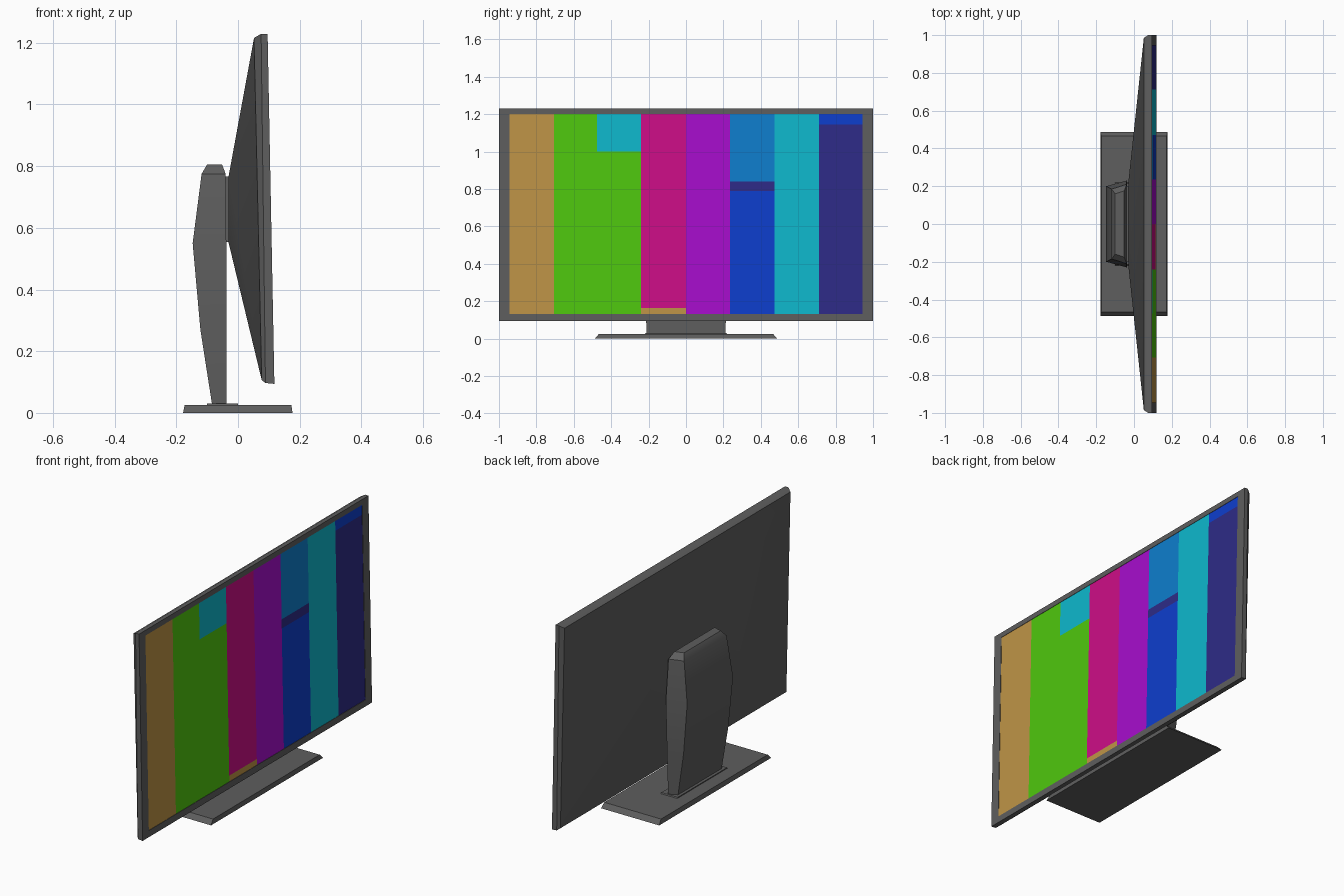
import bpy, bmesh, math

if "Cube" in bpy.data.objects:
    bpy.data.objects.remove(bpy.data.objects["Cube"])


def mat(name, r, g, b):
    lin = lambda c: ((c / 255 + 0.055) / 1.055) ** 2.4 if c > 10 else c / 255 / 12.92
    m = bpy.data.materials.new(name)
    m.diffuse_color = (lin(r), lin(g), lin(b), 1)
    m.use_nodes = True
    m.node_tree.nodes["Principled BSDF"].inputs["Base Color"].default_value = m.diffuse_color
    return m


GREY = mat("dark_grey", 94, 94, 94)
TAN = mat("tan", 191, 148, 70)
GREEN = mat("green", 79, 200, 14)
CYAN = mat("cyan", 14, 184, 205)
MAGENTA = mat("magenta", 205, 13, 135)
PURPLE = mat("purple", 167, 13, 205)
SKY = mat("sky_blue", 14, 126, 205)
BLUE = mat("blue", 13, 62, 205)
NAVY = mat("navy", 46, 43, 135)


def loft(name, rings, material, angle=30):
    """Skin equal-length rings of points and cap both ends."""
    bm = bmesh.new()
    vs = [[bm.verts.new(p) for p in r] for r in rings]
    n = len(vs[0])
    for a, b in zip(vs, vs[1:]):
        for i in range(n):
            j = (i + 1) % n
            bm.faces.new((a[i], a[j], b[j], b[i]))
    bm.faces.new(vs[0])
    bm.faces.new(vs[-1])
    bmesh.ops.recalc_face_normals(bm, faces=bm.faces)
    me = bpy.data.meshes.new(name)
    bm.to_mesh(me)
    bm.free()
    me.materials.append(material)
    ob = bpy.data.objects.new(name, me)
    bpy.context.collection.objects.link(ob)
    bpy.ops.object.select_all(action='DESELECT')
    ob.select_set(True)
    bpy.context.view_layer.objects.active = ob
    bpy.ops.object.shade_smooth_by_angle(angle=math.radians(angle))
    return ob


def upright(xt, zt, xb, zb, w):
    """Rectangle facing +x, tilted between its top and bottom edge."""
    return [(xb, -w, zb), (xb, w, zb), (xt, w, zt), (xt, -w, zt)]


def flat(x0, x1, w0, w1, z):
    """Horizontal trapezoid: half width w0 at x0, w1 at x1."""
    return [(x0, -w0, z), (x1, -w1, z), (x1, w1, z), (x0, w0, z)]


def front(z):
    """x of the tilted front plane."""
    return 0.118 - 0.022 * (z - 0.094) / 1.135


# housing: tapered back, chamfer, rim, bezel and recessed screen bed
Z0, Z1, W, REC = 0.13, 1.2, 0.945, 0.005
loft("housing", [
    upright(-0.03, 0.77, -0.03, 0.55, 0.22),
    upright(0.052, 1.216, 0.077, 0.106, 0.985),
    upright(0.075, 1.229, 0.089, 0.097, 1.0),
    upright(front(1.229), 1.229, front(0.094), 0.094, 1.0),
    upright(front(Z1), Z1, front(Z0), Z0, W),
    upright(front(Z1) - REC, Z1, front(Z0) - REC, Z0, W)], GREY)

# test-pattern screen: thin plates, (y0, y1, z0, z1, colour)
for i, (y0, y1, z0, z1, m) in enumerate([
        (-W, -0.706, Z0, Z1, TAN),
        (-0.706, -0.475, Z0, Z1, GREEN),
        (-0.475, -0.24, Z0, 1.0, GREEN),
        (-0.475, -0.24, 1.0, Z1, CYAN),
        (-0.24, 0, Z0, 0.163, TAN),
        (-0.24, 0, 0.163, Z1, MAGENTA),
        (0, 0.235, Z0, Z1, PURPLE),
        (0.235, 0.472, Z0, 0.79, BLUE),
        (0.235, 0.472, 0.79, 0.84, NAVY),
        (0.235, 0.472, 0.84, Z1, SKY),
        (0.472, 0.712, Z0, Z1, CYAN),
        (0.712, W, Z0, 1.145, NAVY),
        (0.712, W, 1.145, Z1, BLUE)]):
    ring = lambda d: [(front(z) - d, y, z) for y, z in
                      ((y0, z0), (y1, z0), (y1, z1), (y0, z1))]
    loft(f"screen_bar_{i + 1}", [ring(REC), ring(0.002)], m)

# stand neck: back is narrower than the front
loft("stand_neck", [
    flat(-0.083, -0.038, 0.19, 0.21, 0.02),
    flat(-0.122, -0.038, 0.195, 0.22, 0.27),
    flat(-0.147, -0.038, 0.2, 0.23, 0.55),
    flat(-0.118, -0.04, 0.185, 0.21, 0.775),
    flat(-0.1, -0.052, 0.16, 0.175, 0.806)], GREY)

# mounting block between neck and housing
loft("mount_block", [upright(-0.06, 0.77, -0.06, 0.55, 0.2),
                     upright(-0.025, 0.765, -0.025, 0.555, 0.2)], GREY)

# base plate with sloped edges and a slight raised pad under the neck
loft("base_plate", [flat(-0.178, 0.177, 0.488, 0.488, 0),
                    flat(-0.173, 0.173, 0.465, 0.465, 0.025)], GREY)
loft("base_pad", [flat(-0.1, 0.0, 0.22, 0.22, 0.024),
                  flat(-0.1, 0.0, 0.215, 0.215, 0.03)], GREY)
